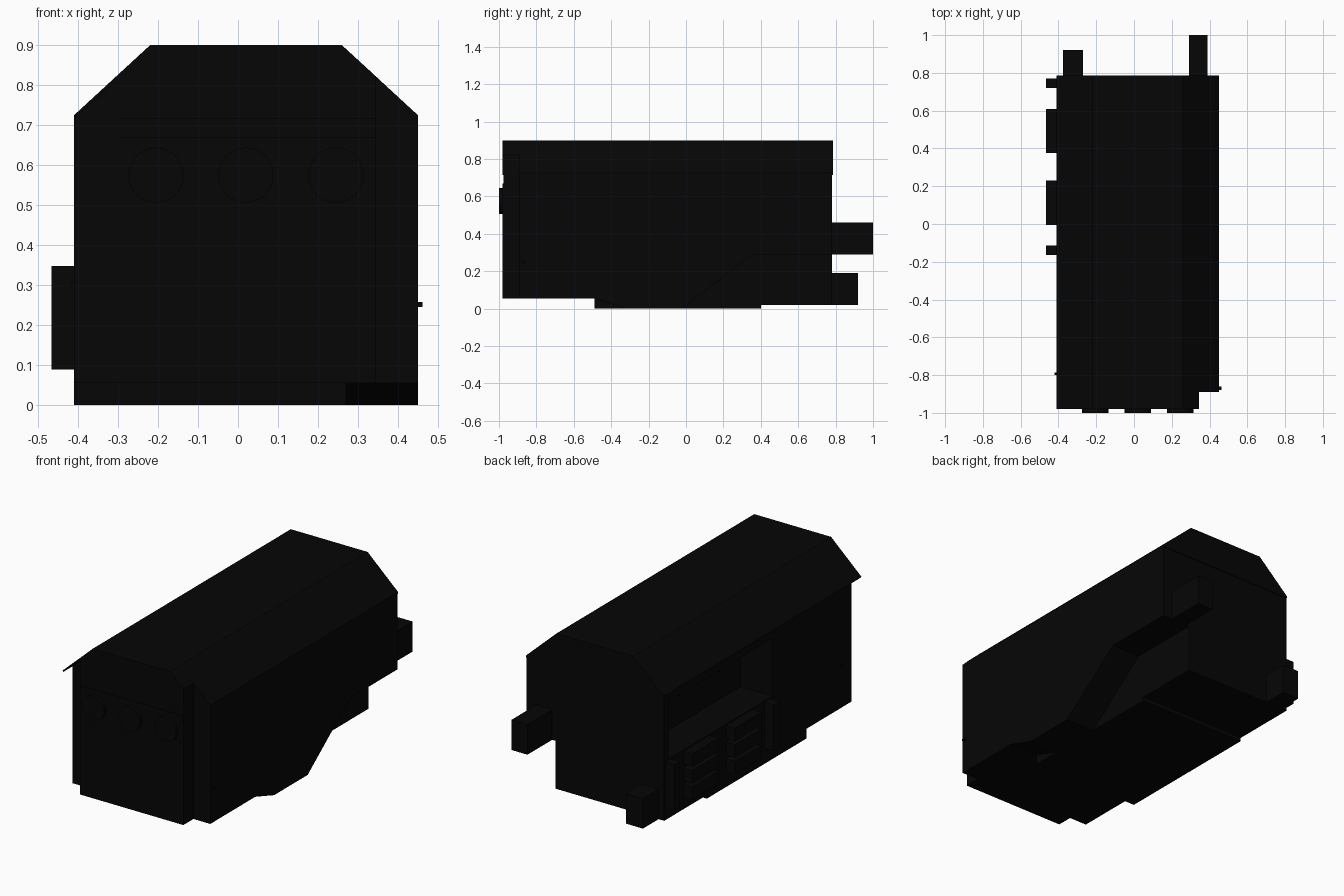
import bpy, bmesh, math

if "Cube" in bpy.data.objects:
    bpy.data.objects.remove(bpy.data.objects["Cube"])

def material(name, v):
    m = bpy.data.materials.new(name)
    m.diffuse_color = (v, v, v, 1)
    m.use_nodes = True
    m.node_tree.nodes["Principled BSDF"].inputs["Base Color"].default_value = m.diffuse_color
    return m

BLACK = material("soot black", 0.0019)

def finish(name, bm, mat=BLACK):
    bmesh.ops.recalc_face_normals(bm, faces=bm.faces)
    me = bpy.data.meshes.new(name)
    bm.to_mesh(me)
    bm.free()
    me.materials.append(mat)
    ob = bpy.data.objects.new(name, me)
    bpy.context.collection.objects.link(ob)
    return ob

def prism(name, pts, lo, hi, axis):
    """Extrude a profile: axis 'x' takes (y, z) points, axis 'y' takes (x, z) points."""
    bm = bmesh.new()
    place = (lambda p, t: (t, p[0], p[1])) if axis == 'x' else (lambda p, t: (p[0], t, p[1]))
    a = [bm.verts.new(place(p, lo)) for p in pts]
    b = [bm.verts.new(place(p, hi)) for p in pts]
    n = len(pts)
    bm.faces.new(a)
    bm.faces.new(b)
    for i in range(n):
        bm.faces.new((a[i], a[(i + 1) % n], b[(i + 1) % n], b[i]))
    return finish(name, bm)

def box(name, x0, x1, y0, y1, z0, z1):
    return prism(name, [(y0, z0), (y1, z0), (y1, z1), (y0, z1)], x0, x1, 'x')

def cut(target, cutter):
    cutter.hide_render = True
    mod = target.modifiers.new(cutter.name, 'BOOLEAN')
    mod.operation = 'DIFFERENCE'
    mod.solver = 'EXACT'
    mod.object = cutter
    bpy.context.view_layer.objects.active = target
    bpy.ops.object.modifier_apply(modifier=mod.name)
    bpy.data.objects.remove(cutter)

# main body with a raised front underside
body = prism("body", [(-0.89, 0.055), (-0.49, 0.055), (-0.49, 0), (0.4, 0), (0.4, 0.02),
                      (0.78, 0.02), (0.78, 0.72), (-0.89, 0.72)], -0.41, 0.45, 'x')
# sloped notch under the rear right corner
cut(body, prism("notch_cutter", [(-0.087, -0.05), (0.36, 0.29), (0.9, 0.29), (0.9, -0.05)],
                0.27, 0.6, 'x'))
# ramp on the right part of the underside step
cut(body, prism("ramp_cutter", [(-0.6, 0.0553), (-0.49, 0.0553), (-0.32, 0), (-0.32, -0.1), (-0.6, -0.1)],
                0.27, 0.6, 'x'))
# long open recess in the left wall
cut(body, box("recess_cutter", -0.6, -0.21, -0.185, 0.74, 0.355, 0.68))

# bevelled roof
ROOF = [(-0.41, 0.725), (-0.22, 0.9), (0.26, 0.9), (0.45, 0.725)]
prism("roof", ROOF + [(0.45, 0.715), (-0.41, 0.715)], -0.89, 0.785, 'y')
# narrower roof over the projecting front bay
prism("bay_roof", [(-0.30, 0.715), (-0.30, 0.826), (-0.22, 0.9), (0.26, 0.9),
                   (0.345, 0.822), (0.345, 0.715)], -0.98, -0.88, 'y')
# thin eave on the left of the bay
prism("left_eave", [(-0.41, 0.725), (-0.295, 0.831), (-0.295, 0.82), (-0.405, 0.719)],
      -0.98, -0.88, 'y')

# projecting front bay
box("front_bay", -0.30, 0.345, -0.975, -0.88, 0.655, 0.72)
box("front_panel", -0.30, 0.345, -0.98, -0.88, 0.055, 0.67)

# three round ports on the front
for i, x in enumerate((-0.205, 0.02, 0.245)):
    bm = bmesh.new()
    bmesh.ops.create_cone(bm, cap_ends=True, segments=24, radius1=0.069, radius2=0.069, depth=0.025)
    for v in bm.verts:
        v.co = (v.co.x + x, -0.9875 - v.co.z, v.co.y + 0.575)
    finish(f"front_port_{i}", bm)

# two rear beams
box("upper_rear_beam", 0.29, 0.39, 0.77, 1.0, 0.29, 0.46)
box("lower_rear_beam", -0.375, -0.27, 0.77, 0.92, 0.02, 0.19)

# stacks of drawers and end posts on the left side
for i, y in enumerate((-0.005, 0.375)):
    for k in range(3):
        z = 0.088 + k * 0.0935
        box(f"drawer_{i}_{k}", -0.467, -0.40, y, y + 0.235, z, z + 0.073)
for i, y in enumerate((-0.165, 0.72)):
    box(f"side_post_{i}", -0.467, -0.40, y, y + 0.05, 0.088, 0.348)

# small side latches
box("right_latch", 0.445, 0.462, -0.88, -0.86, 0.245, 0.257)
box("left_latch", -0.42, -0.405, -0.80, -0.785, 0.295, 0.307)
